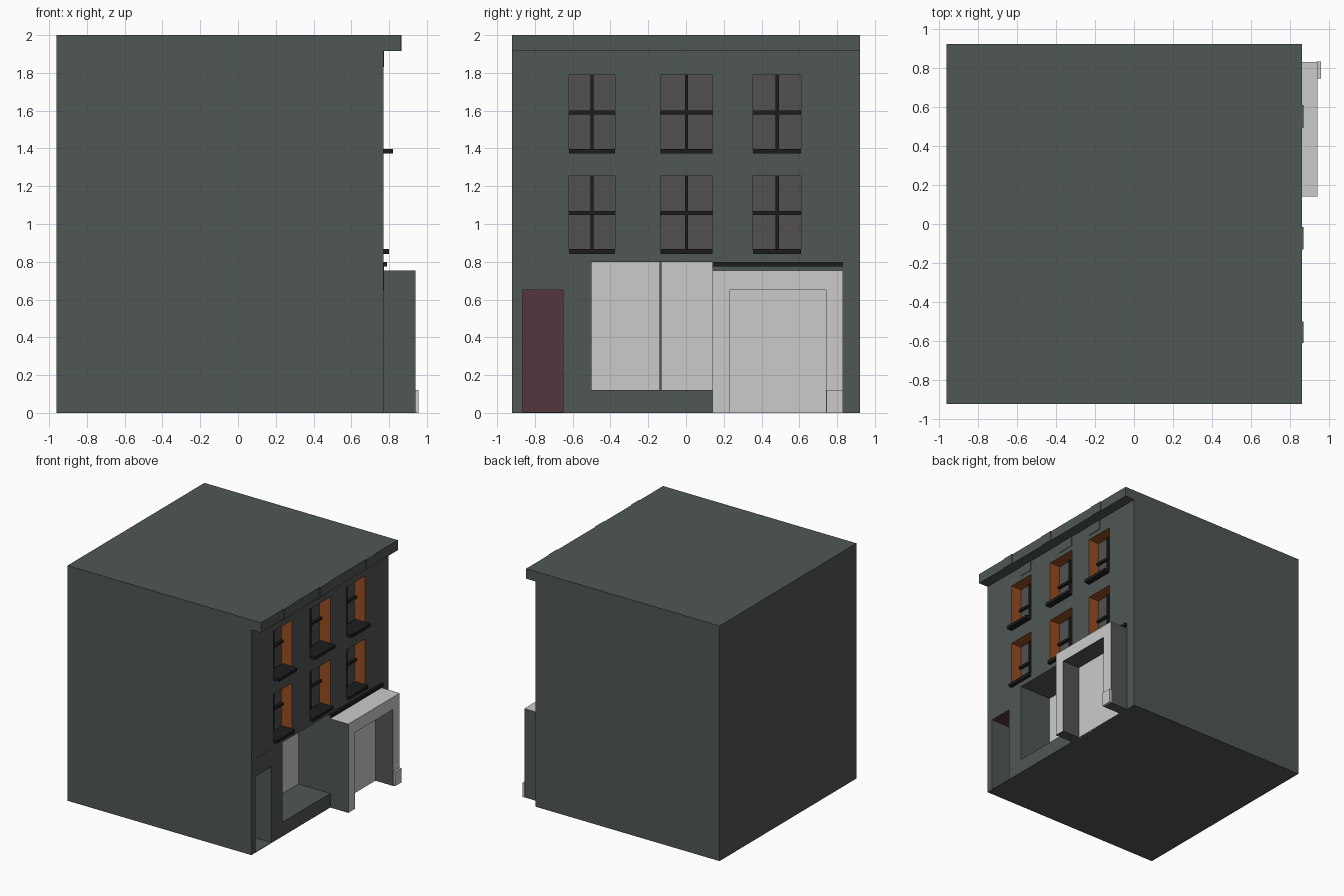
import bpy, bmesh

if "Cube" in bpy.data.objects:
    bpy.data.objects.remove(bpy.data.objects["Cube"])

def material(name, r, g, b):
    m = bpy.data.materials.new(name)
    m.diffuse_color = (r, g, b, 1)
    m.use_nodes = True
    m.node_tree.nodes["Principled BSDF"].inputs["Base Color"].default_value = m.diffuse_color
    return m

GREEN = material("dark_green_wall", .08, .095, .088)
LIGHT = material("light_panel", .75, .75, .75)
GLASS = material("window_glass", .085, .08, .08)
RUST = material("rust_reveal", .32, .073, .016)
MAROON = material("door_maroon", .09, .035, .048)
BLACK = material("black_frame", .012, .012, .012)

def add_box(bm, x, y, z):
    vs = [v for v in bmesh.ops.create_cube(bm, size=1)["verts"]]
    for v in vs:
        for i, (lo, hi) in enumerate((x, y, z)):
            v.co[i] = lo if v.co[i] < 0 else hi

def finish(name, bm, *mats):
    bmesh.ops.recalc_face_normals(bm, faces=bm.faces)
    me = bpy.data.meshes.new(name)
    bm.to_mesh(me)
    bm.free()
    for m in mats:
        me.materials.append(m)
    ob = bpy.data.objects.new(name, me)
    bpy.context.collection.objects.link(ob)
    return ob

def boxes(name, items, *mats):
    bm = bmesh.new()
    for it in items:
        add_box(bm, *it)
    return finish(name, bm, *mats)

FX = .77                      # facade plane
COLUMNS = [(-.62, -.375), (-.135, .14), (.355, .61)]
ROWS = [(.86, 1.255), (1.39, 1.79)]
SHOP = ((.47, 1), (-.5, .14), (.12, .8))
DOOR = ((.57, 1), (-.865, -.65), (.004, .65))

# Main block with window, shop front and door recesses
body = boxes("building", [((-.96, FX), (-.92, .92), (0, 2))], GREEN, LIGHT, GLASS, RUST, MAROON)
holes = [((FX - .1, 1), y, z) for y in COLUMNS for z in ROWS] + [SHOP, DOOR]
cutter = boxes("recess_cutter", holes)
cutter.hide_render = True
mod = body.modifiers.new("recesses", "BOOLEAN")
mod.operation = "DIFFERENCE"
mod.solver = "EXACT"
mod.object = cutter
bpy.context.view_layer.objects.active = body
bpy.ops.object.modifier_apply(modifier=mod.name)
bpy.data.objects.remove(cutter)

# Colour the recess faces
for p in body.data.polygons:
    c, n = p.center, p.normal
    p.material_index = 0
    if not (.4 < c.x < FX - .01) or p.area > 1:
        continue
    if c.z > .84:
        if n.x > .5:
            p.material_index = 2
        elif n.z < .5:
            p.material_index = 3
    elif n.x > .5:
        p.material_index = 4 if c.y < -.6 else 1
    elif n.z < -.5 and c.y < -.6:
        p.material_index = 4

# Window bars and sills
bars, sills = [], []
for y0, y1 in COLUMNS:
    ym = (y0 + y1) / 2
    for (z0, z1), out in zip(ROWS, (.80, .82)):
        zm = (z0 + z1) / 2
        bars.append(((.665, .685), (ym - .009, ym + .009), (z0, z1)))
        bars.append(((.665, .692), (y0, y1), (zm - .01, zm + .01)))
        sills.append(((.68, out), (y0, y1), (z0 - .018, z0 + .008)))
boxes("window_bars", bars, BLACK)
boxes("window_sills", sills, BLACK)

# Cornice with shallow raised panels
boxes("cornice", [((FX - .01, .86), (-.92, .92), (1.915, 2))], GREEN)
boxes("cornice_panels", [((.85, .866), y, (1.915, 2))
                         for y in ((-.61, -.5), (-.13, -.015), (.49, .61))], GREEN)
boxes("frieze_panels", [((FX - .01, FX + .004), y, (1.83, 1.92))
                        for y in ((-.5, -.375), (-.02, .14), (.355, .49))], GREEN)

# Panel over the side door, shop divider
boxes("door_transom", [((FX - .01, FX + .002), (-.865, -.65), (.65, .8))], GREEN)
boxes("shop_window_divider", [((.465, .48), (-.139, -.129), (.12, .8))], GREEN)

# Porch: arch-shaped profile pushed out from the facade
bm = bmesh.new()
profile = [(.14, 0), (.14, .755), (.83, .755), (.83, 0), (.74, 0), (.74, .65), (.23, .65), (.23, 0)]
face = bm.faces.new([bm.verts.new((FX - .005, y, z)) for y, z in profile])
ext = bmesh.ops.extrude_face_region(bm, geom=[face])
for v in ext["geom"]:
    if isinstance(v, bmesh.types.BMVert):
        v.co.x = .94
porch = finish("porch_surround", bm, GREEN, LIGHT)
for p in porch.data.polygons:
    if p.normal.x > .5 or (p.normal.z > .5 and p.center.z > .7):
        p.material_index = 1

# Entrance panel, pillar foot and sign rail
boxes("entrance_panel", [((FX - .01, FX + .004), (.23, .74), (0, .65))], LIGHT)
boxes("pillar_foot", [((.935, .956), (.745, .832), (0, .12))], LIGHT)
boxes("rail_over_porch", [((FX - .01, .79), (.14, .83), (.775, .8))], BLACK)
